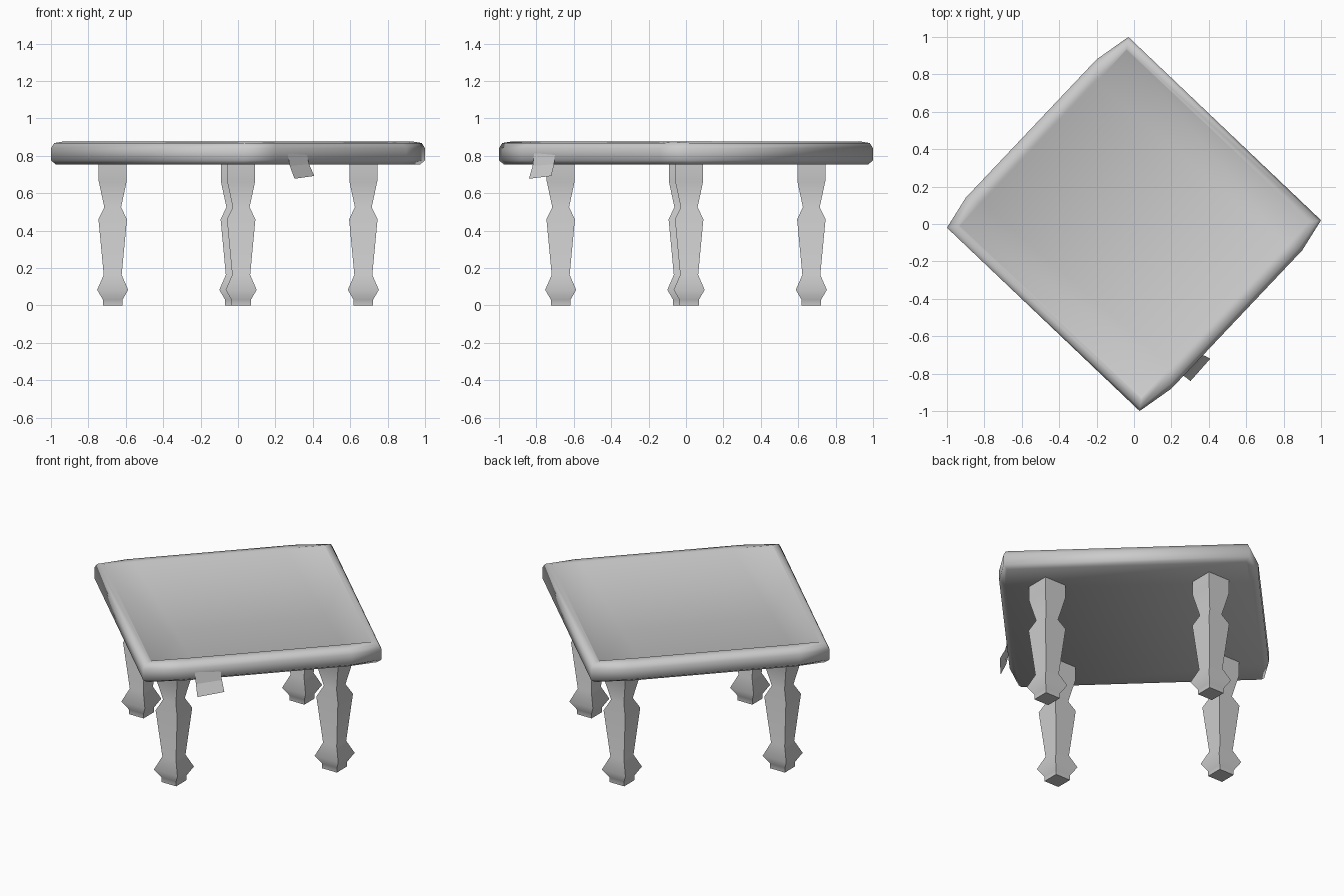
import bpy, bmesh, math

if "Cube" in bpy.data.objects:
    bpy.data.objects.remove(bpy.data.objects["Cube"])


def make_object(name, verts, faces, angle=None):
    me = bpy.data.meshes.new(name)
    me.from_pydata(verts, [], faces)
    bm = bmesh.new()
    bm.from_mesh(me)
    if angle:
        bmesh.ops.recalc_face_normals(bm, faces=bm.faces)
    bm.to_mesh(me)
    bm.free()
    ob = bpy.data.objects.new(name, me)
    bpy.context.collection.objects.link(ob)
    if angle:
        bpy.ops.object.select_all(action='DESELECT')
        ob.select_set(True)
        bpy.context.view_layer.objects.active = ob
        bpy.ops.object.shade_smooth_by_angle(angle=math.radians(angle))
    return ob


def loft(name, rings, angle):
    """Join equal-length rings into a closed solid."""
    n = len(rings[0])
    verts = [v for ring in rings for v in ring]
    faces = [(r * n + i, r * n + (i + 1) % n, (r + 1) * n + (i + 1) % n, (r + 1) * n + i)
             for r in range(len(rings) - 1) for i in range(n)]
    faces += [tuple(range(n)), tuple(range(len(verts) - n, len(verts)))]
    return make_object(name, verts, faces, angle)


# Table top: diamond slab with two bulging sides and rounded rim
half_out = [(1.0, 0.02), (-0.03, 1.0), (-0.2, 0.88), (-0.9, 0.14)]
N, W = (-0.04, 0.93), (-0.93, -0.01)
on_edge = lambda t: (N[0] + (W[0] - N[0]) * t, N[1] + (W[1] - N[1]) * t)
half_in = [(0.93, 0.01), N, on_edge(0.18), on_edge(0.87)]
outer = half_out[:1] + half_out[1:] + [(-x, -y) for x, y in half_out]
inner = half_in + [(-x, -y) for x, y in half_in]


def slab_ring(t, z):
    """Blend from the inner outline (0) to the outer outline (1)."""
    return [(a[0] + (b[0] - a[0]) * t, a[1] + (b[1] - a[1]) * t, z)
            for a, b in zip(inner, outer)]


loft("table_top", [slab_ring(t, z) for t, z in
                   [(0.6, 0.752), (1, 0.775), (1, 0.84), (0.75, 0.868), (0.12, 0.875), (0, 0.87)]], 75)

# Four square turned legs under the corners
profile = [(0.052, 0), (0.052, 0.03), (0.083, 0.083), (0.048, 0.163),
           (0.076, 0.46), (0.045, 0.525), (0.075, 0.665), (0.075, 0.77)]
legs = {"right_leg": (0.67, 0.017), "back_leg": (-0.017, 0.67),
        "left_leg": (-0.67, -0.017), "front_leg": (0.017, -0.67)}
for name, (cx, cy) in legs.items():
    rings = [[(cx + sx * h, cy + sy * h, z) for sx, sy in ((-1, -1), (1, -1), (1, 1), (-1, 1))]
             for h, z in profile]
    loft(name, rings, 60)

# Small cloth tag hanging from the rim
rows = [((0.265, -0.812, 0.812), (0.365, -0.70, 0.822)),
        ((0.277, -0.82, 0.745), (0.38, -0.705, 0.755)),
        ((0.302, -0.84, 0.677), (0.408, -0.72, 0.692))]
make_object("hanging_tag", [p for r in rows for p in r], [(0, 2, 3, 1), (2, 4, 5, 3)])
